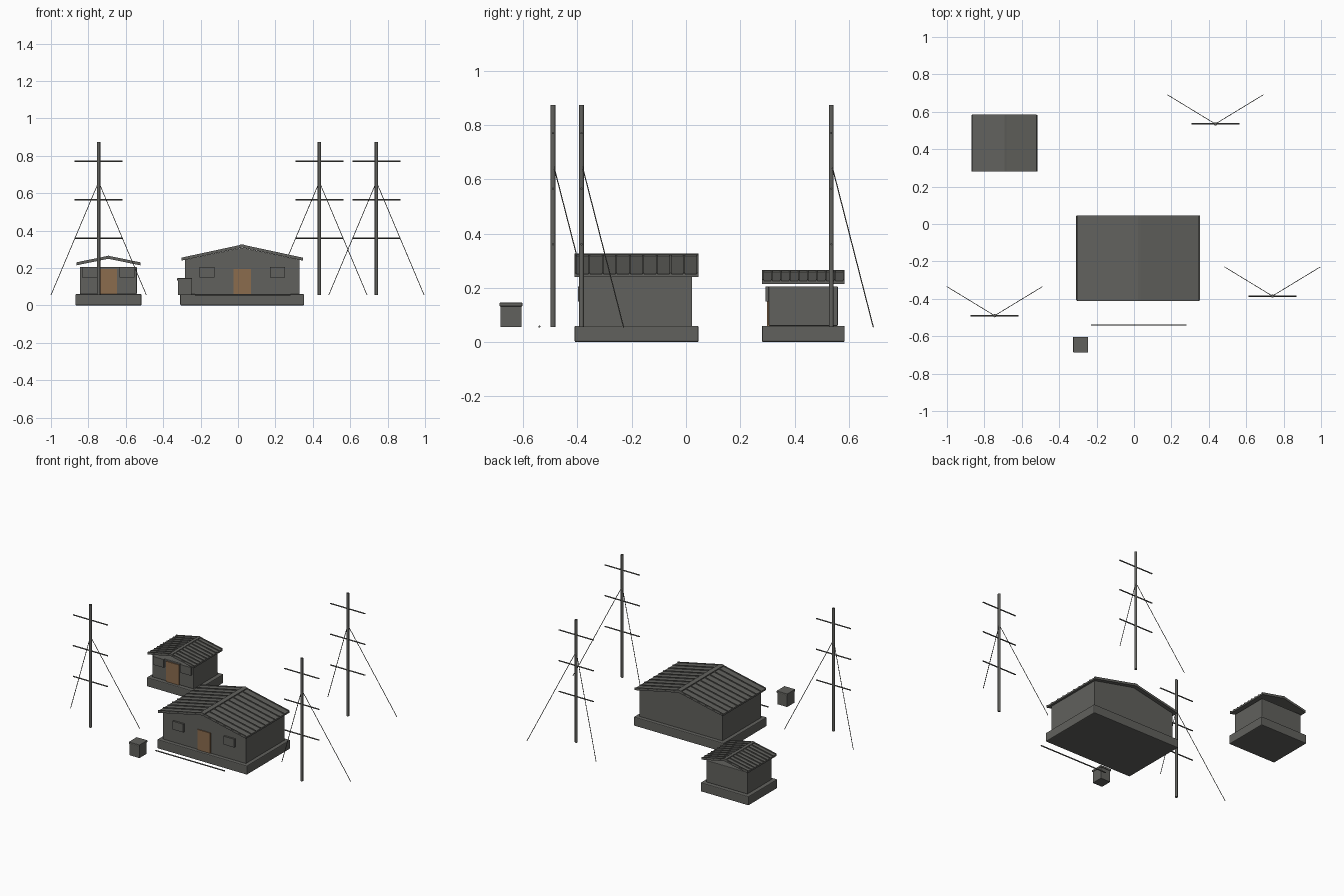
import bpy, bmesh, math
from mathutils import Vector

cube = bpy.data.objects.get("Cube")
if cube:
    bpy.data.objects.remove(cube, do_unlink=True)


def material(name, rgb):
    m = bpy.data.materials.new(name)
    m.use_nodes = True
    m.diffuse_color = (*rgb, 1)
    bsdf = next(n for n in m.node_tree.nodes if n.type == "BSDF_PRINCIPLED")
    bsdf.inputs["Base Color"].default_value = (*rgb, 1)
    return m


GREY = material("weathered_grey", (0.12, 0.12, 0.11))
BROWN = material("door_brown", (0.26, 0.15, 0.076))


def finish(name, bm, mat, bevel=0):
    bmesh.ops.recalc_face_normals(bm, faces=bm.faces)
    mesh = bpy.data.meshes.new(name)
    bm.to_mesh(mesh)
    bm.free()
    mesh.materials.append(mat)
    ob = bpy.data.objects.new(name, mesh)
    bpy.context.collection.objects.link(ob)
    if bevel:
        mod = ob.modifiers.new("soft_edges", "BEVEL")
        mod.width = bevel
        mod.segments = 2
    return ob


def box(name, x0, x1, y0, y1, z0, z1, mat=GREY, bevel=0):
    bm = bmesh.new()
    bmesh.ops.create_cube(bm, size=1)
    lo, hi = Vector((x0, y0, z0)), Vector((x1, y1, z1))
    for v in bm.verts:
        v.co = (lo + hi) / 2 + v.co * (hi - lo)
    return finish(name, bm, mat, bevel)


def extrude_profile(name, points, y0, y1):
    """Closed x-z profile pulled along y."""
    bm = bmesh.new()
    face = bm.faces.new([bm.verts.new((x, y0, z)) for x, z in points])
    res = bmesh.ops.extrude_face_region(bm, geom=[face])
    for v in res["geom"]:
        if isinstance(v, bmesh.types.BMVert):
            v.co.y = y1
    return finish(name, bm, GREY)


def rod(name, a, b, radius, sides=8):
    a, b = Vector(a), Vector(b)
    bm = bmesh.new()
    bmesh.ops.create_cone(bm, cap_ends=True, segments=sides, radius1=radius,
                          radius2=radius, depth=(b - a).length)
    ob = finish(name, bm, GREY)
    ob.location = (a + b) / 2
    ob.rotation_euler = (b - a).to_track_quat("Z", "Y").to_euler()
    return ob


def sloped(cx, half, eave, ridge, thick):
    """Chevron profile of a gabled sheet."""
    return [(cx - half, eave), (cx, ridge), (cx + half, eave),
            (cx + half, eave - thick), (cx, ridge - thick), (cx - half, eave - thick)]


def hut(name, cx, cy, w, d, wall_top, eave, ridge, ribs, gable, window_x):
    hw, hd, lip = w / 2, d / 2, 0.025
    front = cy - hd + lip
    # Foundation and walls
    box(name + "_foundation", cx - hw, cx + hw, cy - hd, cy + hd, 0, 0.06, bevel=0.005)
    iw = hw - lip
    if gable:
        extrude_profile(name + "_walls",
                        [(cx - iw, 0.06), (cx + iw, 0.06), (cx + iw, wall_top),
                         (cx, ridge - 0.012), (cx - iw, wall_top)],
                        front, cy + hd - lip)
    else:
        box(name + "_walls", cx - iw, cx + iw, front, cy + hd - lip, 0.06, wall_top,
            bevel=0.003)
    # Roof sheets, raised seams and ridge cap
    rw = hw - 0.006
    extrude_profile(name + "_roof", sloped(cx, rw, eave, ridge, 0.011), cy - hd, cy + hd)
    for i in range(ribs + 1):
        y = cy - hd + 0.004 + (d - 0.008) * i / ribs
        extrude_profile(name + "_roof_seam", sloped(cx, rw, eave + 0.005, ridge + 0.005, 0.008),
                        y - 0.003, y + 0.003)
    cap = 0.016 if gable else 0.01
    extrude_profile(name + "_ridge_cap", sloped(cx, cap, ridge + 0.003, ridge + 0.006, 0.009),
                    cy - hd, cy + hd)
    # Door and shuttered windows
    box(name + "_door", cx - 0.047, cx + 0.047, front - 0.006, front + 0.004, 0.06, 0.195, BROWN)
    for s in (-1, 1):
        x = cx + s * window_x
        box(name + "_window", x - 0.04, x + 0.04, front - 0.012, front + 0.004, 0.15, 0.205)


hut("main_hut", 0.022, -0.182, 0.662, 0.457, 0.243, 0.25, 0.32, 9, True, 0.188)
hut("small_hut", -0.693, 0.432, 0.354, 0.305, 0.205, 0.225, 0.26, 9, False, 0.1)

# Utility masts with cross arms and guy wires
for x, y in ((-0.745, -0.49), (0.435, 0.535), (0.74, -0.385)):
    rod("mast_pole", (x, y, 0.055), (x, y, 0.873), 0.009, 12)
    for z in (0.36, 0.565, 0.77):
        rod("mast_cross_arm", (x - 0.128, y, z), (x + 0.128, y, z), 0.004)
    for s in (-1, 1):
        rod("guy_wire", (x, y, 0.66), (x + s * 0.255, y + 0.155, 0.055), 0.002, 6)

# Supply crate with lid, and a cable on the ground
box("crate_body", -0.322, -0.248, -0.684, -0.606, 0.055, 0.142, bevel=0.002)
box("crate_lid", -0.325, -0.245, -0.687, -0.603, 0.132, 0.145, bevel=0.002)
rod("ground_cable", (-0.23, -0.54, 0.057), (0.28, -0.54, 0.057), 0.004)

# Smooth the round parts only
for ob in bpy.data.objects:
    ob.select_set(ob.name.startswith(("mast_", "guy_", "ground_")))
    if ob.select_get():
        bpy.context.view_layer.objects.active = ob
bpy.ops.object.shade_smooth_by_angle(angle=math.radians(50))
